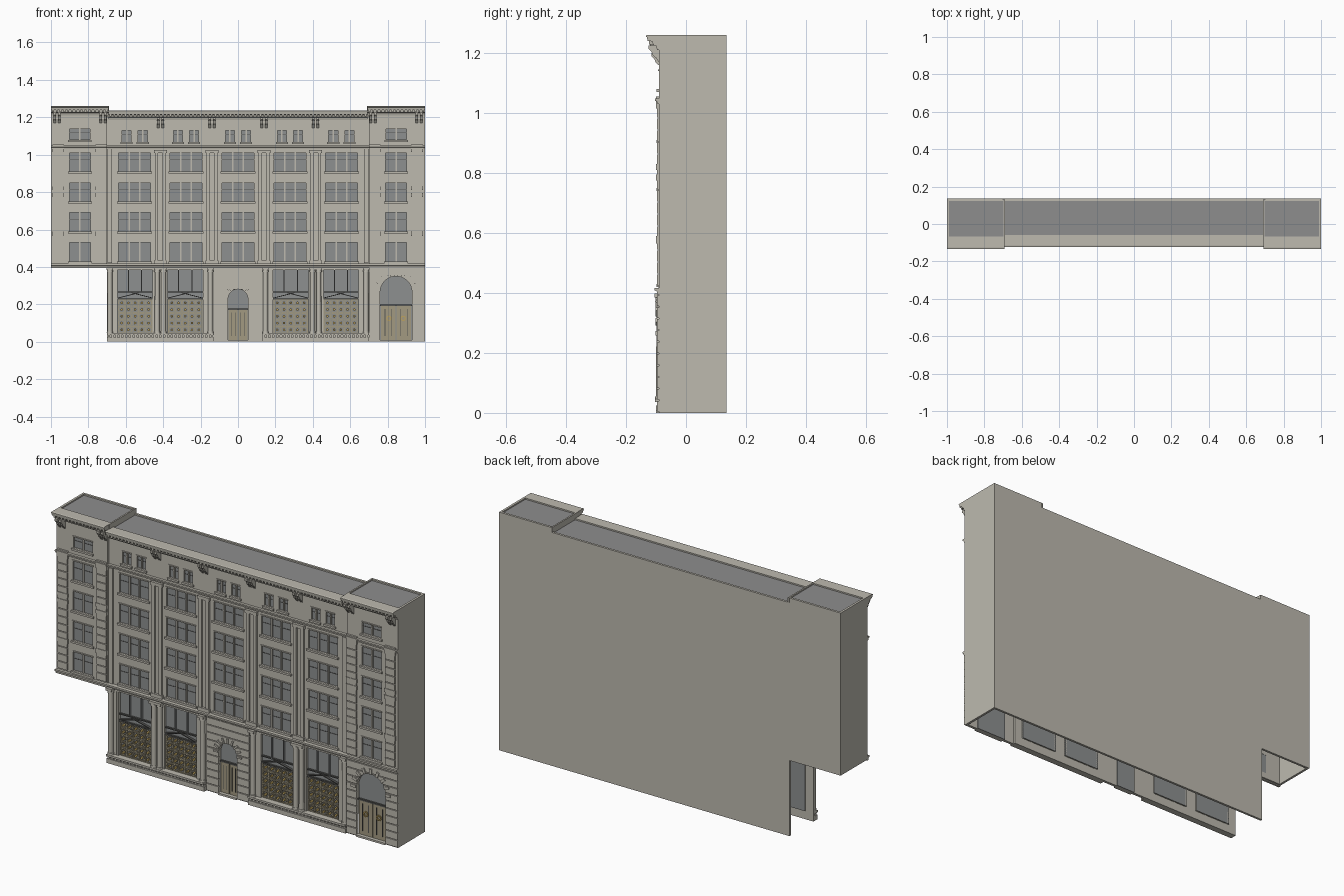
import bpy, bmesh, math
from mathutils import Matrix

cube = bpy.data.objects.get("Cube")
if cube:
    bpy.data.objects.remove(cube, do_unlink=True)


def material(name, rgb):
    m = bpy.data.materials.new(name)
    m.use_nodes = True
    m.diffuse_color = (*rgb, 1)
    m.node_tree.nodes["Principled BSDF"].inputs["Base Color"].default_value = (*rgb, 1)
    return m


STONE = material("limestone", (0.51, 0.49, 0.43))
GLASS = material("grey_glass", (0.27, 0.28, 0.28))
ROOF = material("roof_grey", (0.27, 0.27, 0.27))
DARK = material("dark_metal", (0.09, 0.09, 0.085))
BRONZE = material("pale_bronze", (0.36, 0.32, 0.22))
GOLD = material("gold", (0.50, 0.36, 0.12))

parts = {}


def part(name, mat=STONE):
    if name not in parts:
        parts[name] = (bmesh.new(), mat)
    return parts[name][0]


def prism(bm, pts, axis, a, b):
    """Extrude a profile: (y, z) points along x, or (x, z) points along y."""
    place = (lambda p, t: (t, *p)) if axis == "x" else (lambda p, t: (p[0], t, p[1]))
    lo = [bm.verts.new(place(p, a)) for p in pts]
    hi = [bm.verts.new(place(p, b)) for p in pts]
    bm.faces.new(lo)
    bm.faces.new(hi[::-1])
    for i in range(len(pts)):
        j = (i + 1) % len(pts)
        bm.faces.new((lo[j], lo[i], hi[i], hi[j]))


def box(bm, x0, x1, y0, y1, z0, z1):
    prism(bm, [(x0, z0), (x1, z0), (x1, z1), (x0, z1)], "y", y0, y1)


def bar(bm, p, q, w, y0, y1):
    """Straight strip of width w between two (x, z) points."""
    dx, dz = q[0] - p[0], q[1] - p[1]
    k = w / 2 / math.hypot(dx, dz)
    n = (-dz * k, dx * k)
    prism(bm, [(p[0] + n[0], p[1] + n[1]), (p[0] - n[0], p[1] - n[1]),
               (q[0] - n[0], q[1] - n[1]), (q[0] + n[0], q[1] + n[1])], "y", y0, y1)


def ring(bm, x, z, r, w, y0, y1, n=8):
    pts = [(x + r * math.cos(2 * math.pi * i / n), z + r * math.sin(2 * math.pi * i / n)) for i in range(n)]
    for i in range(n):
        bar(bm, pts[i], pts[(i + 1) % n], w, y0, y1)


def arch(cx, r, spring, z0):
    arc = [(cx + r * math.cos(math.pi * i / 16), spring + r * math.sin(math.pi * i / 16)) for i in range(17)]
    return [(cx - r, z0), (cx + r, z0)] + arc


MAIN, TOWER, BACK = -0.08, -0.09, 0.135
BAYS = [-0.553, -0.278, 0, 0.278, 0.553]
PIERS = [-0.415, -0.139, 0.139, 0.415]
FLOORS = [0.43, 0.59, 0.75, 0.91]
SHOPS = [-0.55, -0.282, 0.282, 0.55]
PORTALS = [(0, 0.053, 0.228, 0.17, MAIN), (0.845, 0.085, 0.265, 0.19, TOWER)]

# Hollow shell: back, ends, parapets and recessed roofs
back = part("back_wall")
prism(back, [(-0.7, 0), (1, 0), (1, 1.26), (0.7, 1.26), (0.7, 1.235), (-0.7, 1.235),
             (-0.7, 1.26), (-1, 1.26), (-1, 0.4), (-0.7, 0.4)], "y", BACK - 0.012, BACK)
box(part("left_end_wall"), 0.988, 1, TOWER, BACK, 0, 1.26)
box(part("right_end_wall"), -1, -0.988, TOWER, BACK, 0.4, 1.26)
box(part("main_roof", ROOF), -0.7, 0.7, MAIN, BACK - 0.005, 1.215, 1.228)
for s in (-1, 1):
    x0, x1 = sorted((s * 0.695, s * 0.995))
    box(part("tower_roofs", ROOF), x0, x1, TOWER, BACK - 0.005, 1.24, 1.253)
    x0, x1 = sorted((s * 0.69, s * 0.698))
    box(part("tower_parapets"), x0, x1, TOWER, BACK, 1.2, 1.26)

# Front walls, cut later by the openings
box(part("main_wall"), -0.7, 0.7, MAIN, MAIN + 0.014, 0, 1.225)
box(part("right_tower_wall"), -1, -0.7, TOWER, TOWER + 0.014, 0.4, 1.25)
box(part("left_tower_wall"), 0.7, 1, TOWER, TOWER + 0.014, 0, 1.25)
cut = part("opening_cutter")

# Portal rustication
for x0, x1, y in ((-0.125, 0.125, MAIN), (0.702, 1, TOWER)):
    for i in range(10):
        z = 0.005 + i * 0.039
        box(part("portal_courses"), x0, x1, y - 0.006, y + 0.002, z, z + 0.035)


def window(cx, z0, z1, half, panes, y):
    """Opening with glass, mullions, sill and lintel."""
    box(cut, cx - half, cx + half, -0.2, 0, z0, z1)
    box(part("window_glass", GLASS), cx - half, cx + half, y + 0.009, y + 0.013, z0, z1)
    for i in range(1, panes):
        x = cx - half + 2 * half * i / panes
        box(part("window_mullions"), x - 0.004, x + 0.004, y + 0.002, y + 0.012, z0, z1)
    box(part("window_rails", DARK), cx - half, cx + half, y + 0.007, y + 0.01, z0 + 0.62 * (z1 - z0), z0 + 0.62 * (z1 - z0) + 0.002)
    box(part("window_sills"), cx - half - 0.008, cx + half + 0.008, y - 0.009, y + 0.002, z0 - 0.011, z0 - 0.001)
    box(part("window_lintels"), cx - half - 0.004, cx + half + 0.004, y - 0.004, y + 0.002, z1 + 0.001, z1 + 0.007)


for z in FLOORS:
    for cx in BAYS:
        window(cx, z, z + 0.1, 0.085, 3, MAIN)
    for cx in (-0.845, 0.845):
        window(cx, z, z + 0.1, 0.057, 2, TOWER)
for cx in BAYS:
    for dx in (-0.043, 0.043):
        window(cx + dx, 1.068, 1.13, 0.025, 2, MAIN)
for cx in (-0.845, 0.845):
    window(cx, 1.08, 1.138, 0.055, 2, TOWER)

# Main piers: paired strips with base and capital
for cx in PIERS:
    for dx in (-0.021, 0.021):
        box(part("main_pilasters"), cx + dx - 0.009, cx + dx + 0.009, MAIN - 0.009, MAIN, 0.42, 1.025)
    box(part("pilaster_capitals"), cx - 0.035, cx + 0.035, MAIN - 0.013, MAIN, 1.008, 1.025)
    box(part("pilaster_bases"), cx - 0.034, cx + 0.034, MAIN - 0.012, MAIN, 0.415, 0.435)
for s in (-1, 1):
    box(part("main_pilasters"), s * 0.685 - 0.012, s * 0.685 + 0.012, MAIN - 0.009, MAIN, 0.42, 1.03)

# Tower corner piers: coursed blocks with bands
for cx in (-0.96, -0.732, 0.732, 0.957):
    for i in range(15):
        z = 0.425 + i * 0.04
        box(part("tower_piers"), cx - 0.028, cx + 0.028, TOWER - 0.007, TOWER, z, z + 0.036)
    for z0, z1 in ((0.565, 0.59), (0.775, 0.795), (0.81, 0.83), (1.015, 1.055)):
        box(part("tower_pier_bands"), cx - 0.031, cx + 0.031, TOWER - 0.01, TOWER, z0, z1)


def moulding(name, x0, x1, y, z, out, h):
    """Stepped string course with its top at z + h."""
    prism(part(name), [(y + 0.005, z), (y - out * 0.4, z), (y - out * 0.5, z + h * 0.45), (y - out, z + h * 0.6),
                       (y - out, z + h), (y + 0.005, z + h)], "x", x0, x1)


for x0, x1, y in ((-1, -0.7, TOWER), (-0.7, 0.7, MAIN), (0.7, 1, TOWER)):
    moulding("upper_string_course", x0, x1, y, 1.03, 0.014, 0.018)
    moulding("first_floor_ledge", x0, x1, y, 0.395, -0.105 - y and 0.105 + y, 0.022)

# Cornices with dentils and bracket pairs
for x0, x1, y, top in ((-1, -0.692, TOWER, 1.26), (-0.692, 0.692, MAIN, 1.235), (0.692, 1, TOWER, 1.26)):
    prof = [(0.022, -0.05), (-0.006, -0.05), (-0.010, -0.036), (-0.020, -0.034), (-0.022, -0.022),
            (-0.038, -0.02), (-0.040, -0.008), (-0.044, -0.006), (-0.044, -0.002), (-0.036, 0), (0.022, 0)]
    prism(part("cornices"), [(y + a, top + b) for a, b in prof], "x", x0, x1)
    n = round((x1 - x0) / 0.02)
    for i in range(n):
        x = x0 + (i + 0.5) * (x1 - x0) / n
        box(part("dentils"), x - 0.005, x + 0.005, y - 0.033, y - 0.015, top - 0.032, top - 0.019)


def brackets(cx, y, top):
    prof = [(0, 0), (-0.035, 0), (-0.035, -0.012), (-0.026, -0.02), (-0.02, -0.034), (-0.01, -0.042), (0, -0.056)]
    for dx in (-0.012, 0.012):
        prism(part("cornice_brackets"), [(y + a, top + b) for a, b in prof], "x", cx + dx - 0.007, cx + dx + 0.007)


for cx in PIERS:
    brackets(cx, MAIN, 1.2)
for cx in (-0.967, -0.722, 0.722, 0.967):
    brackets(cx, TOWER, 1.225)

# Shop fronts: glazing, pediment, bronze lattice with gold rosettes
for cx in SHOPS:
    h = 0.104
    box(cut, cx - h, cx + h, -0.2, 0, 0.045, 0.383)
    box(part("shop_glass", GLASS), cx - h, cx + h, -0.064, -0.06, 0.045, 0.383)
    for z in (0.225, 0.262):
        box(part("shop_transoms", DARK), cx - h, cx + h, -0.074, -0.062, z, z + 0.006)
    for s in (-1, 1):
        bar(part("shop_pediments", DARK), (cx + s * 0.1, 0.232), (cx - s * 0.02, 0.262), 0.004, -0.077, -0.064)
        bar(part("shop_mullions", GLASS), (cx + s * 0.035, 0.265), (cx + s * 0.035, 0.383), 0.005, -0.074, -0.062)
        box(part("shop_jambs"), *sorted((cx + s * h, cx + s * (h - 0.01))), -0.078, -0.06, 0.045, 0.383)
    step = 0.036
    for i in range(5):
        for j in range(5):
            x, z = cx + (i - 2) * step, 0.064 + j * step
            ring(part("lattice_rings", BRONZE), x, z, 0.0165, 0.004, -0.071, -0.064)
            ring(part("gold_rosettes", GOLD), x, z, 0.005, 0.006, -0.073, -0.064, 4)
    for i in range(6):
        x, z = cx + (i - 2.5) * step, 0.046 + i * step
        bar(part("lattice_bars", BRONZE), (x, 0.046), (x, 0.226), 0.004, -0.070, -0.064)
        bar(part("lattice_bars", BRONZE), (cx - 0.09, z), (cx + 0.09, z), 0.004, -0.069, -0.064)

# Plinths with a row of small blocks under the shop sills
for x0, x1 in ((-0.7, -0.128), (0.128, 0.7)):
    box(part("plinths"), x0, x1, -0.1, MAIN, 0, 0.024)
    box(part("plinth_sills"), x0, x1, -0.104, MAIN, 0.036, 0.046)
    for i in range(28):
        x = x0 + 0.01 + i * 0.0204
        box(part("plinth_blocks"), x - 0.006, x + 0.006, -0.097, MAIN, 0.024, 0.036)

# Columns with base and capital
for s in (-1, 1):
    for cx in (0.685, 0.432, 0.398, 0.147):
        for r, z0, z1 in ((0.017, 0.046, 0.056), (0.0135, 0.056, 0.372), (0.0165, 0.372, 0.384)):
            bmesh.ops.create_cone(part("columns"), cap_ends=True, segments=16, radius1=r, radius2=r * 0.95, depth=z1 - z0,
                                  matrix=Matrix.Translation((s * cx, -0.086, (z0 + z1) / 2)))
        box(part("column_capitals"), s * cx - 0.017, s * cx + 0.017, -0.105, MAIN, 0.384, 0.398)

# Arched portals: glass, voussoirs, transom and double doors
for cx, r, spring, door, y in PORTALS:
    prism(cut, arch(cx, r, spring, -0.05), "y", -0.2, 0)
    prism(part("portal_glass", GLASS), arch(cx, r, spring, 0), "y", y + 0.015, y + 0.019)
    for i in range(9):
        a = math.pi * i / 8
        c, s = math.cos(a), math.sin(a)
        bar(part("voussoirs"), (cx + c * (r + 0.002), spring + s * (r + 0.002)),
            (cx + c * (r + 0.03), spring + s * (r + 0.03)), r * 0.17, y - 0.012, y)
    box(part("portal_transoms", DARK), cx - r, cx + r, y + 0.005, y + 0.017, door, door + 0.008)
    box(part("portal_steps"), cx - r, cx + r, y - 0.01, y + 0.016, 0, 0.01)
    for s in (-1, 1):
        x0, x1 = sorted((cx + s * 0.002, cx + s * r * 0.94))
        box(part("doors", BRONZE), x0, x1, y + 0.009, y + 0.017, 0.01, door)
        w = (x1 - x0) * 0.25
        box(part("door_panels", DARK), x0 + w, x0 + w + 0.003, y + 0.007, y + 0.01, 0.03, door - 0.015)
        box(part("door_panels", DARK), x1 - w - 0.003, x1 - w, y + 0.007, y + 0.01, 0.03, door - 0.015)
for s in (-1, 1):
    ring(part("door_wreaths", GOLD), 0.845 + s * 0.038, 0.125, 0.012, 0.006, TOWER + 0.003, TOWER + 0.01)

# Build objects
objects = {}
for name, (bm, mat) in parts.items():
    bmesh.ops.recalc_face_normals(bm, faces=bm.faces)
    mesh = bpy.data.meshes.new(name)
    bm.to_mesh(mesh)
    bm.free()
    mesh.materials.append(mat)
    objects[name] = bpy.data.objects.new(name, mesh)
    bpy.context.collection.objects.link(objects[name])

# Cut the openings through the walls
cutter = objects["opening_cutter"]
cutter.hide_render = True
walls = [objects[n] for n in ("main_wall", "right_tower_wall", "left_tower_wall", "portal_courses")]
for wall in walls:
    mod = wall.modifiers.new("openings", "BOOLEAN")
    mod.operation, mod.solver, mod.object = "DIFFERENCE", "EXACT", cutter
deps = bpy.context.evaluated_depsgraph_get()
cut_meshes = [bpy.data.meshes.new_from_object(w.evaluated_get(deps)) for w in walls]
for wall, mesh in zip(walls, cut_meshes):
    wall.modifiers.clear()
    wall.data = mesh
bpy.data.objects.remove(cutter, do_unlink=True)

# Round the columns
bpy.ops.object.select_all(action="DESELECT")
objects["columns"].select_set(True)
bpy.context.view_layer.objects.active = objects["columns"]
bpy.ops.object.shade_smooth_by_angle()
